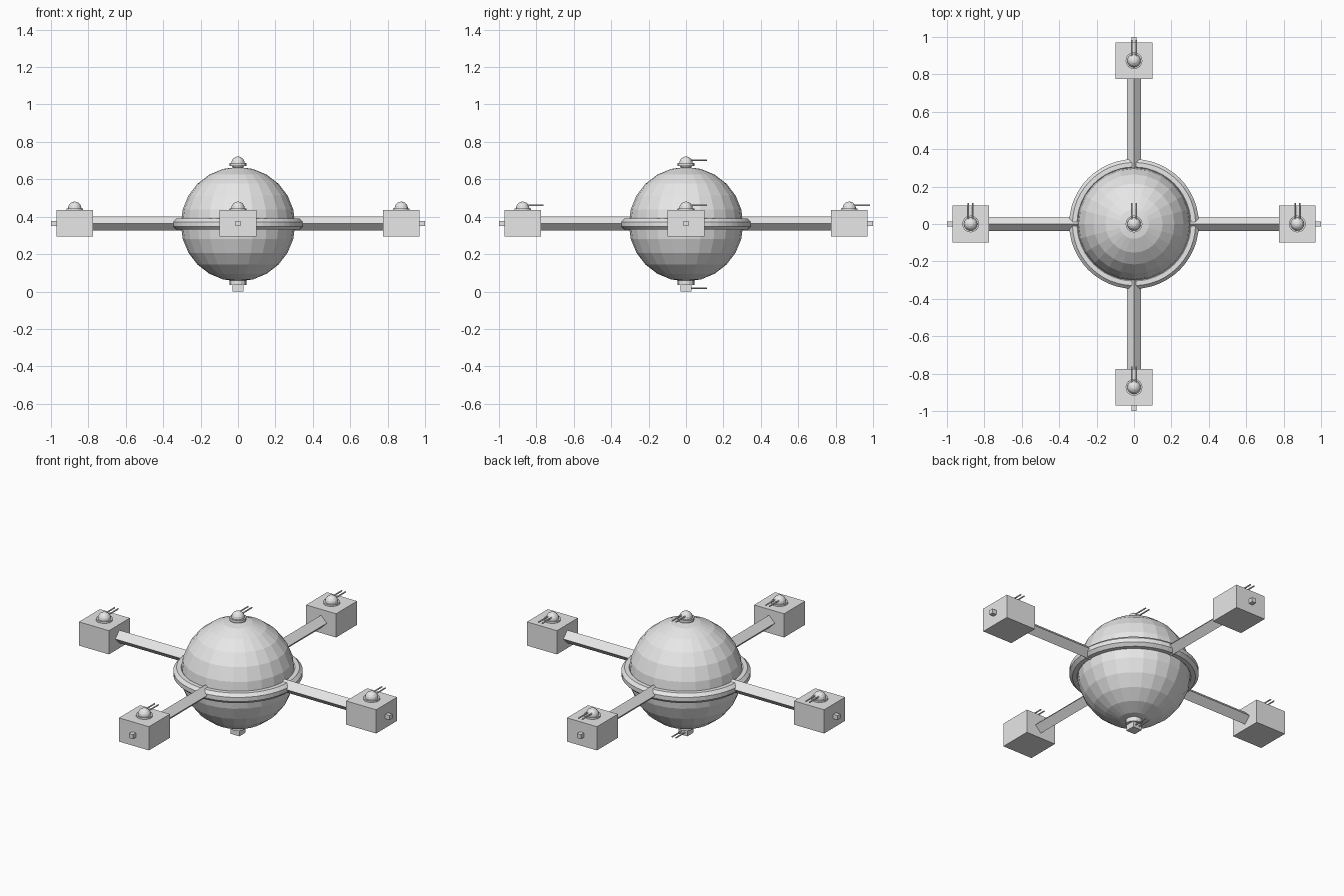
import bpy
import bmesh
import math
from mathutils import Matrix, Vector

cube = bpy.data.objects.get("Cube")
if cube:
    bpy.data.objects.remove(cube)

grey = bpy.data.materials.new("light_grey")
grey.use_nodes = True
grey.diffuse_color = (0.8, 0.8, 0.8, 1)
grey.node_tree.nodes["Principled BSDF"].inputs["Base Color"].default_value = (0.8, 0.8, 0.8, 1)

MID = 0.363   # height of the arms and pods
POD = 0.873   # distance of the pods from the centre


def finish(name, bm):
    bmesh.ops.recalc_face_normals(bm, faces=bm.faces)
    mesh = bpy.data.meshes.new(name)
    bm.to_mesh(mesh)
    bm.free()
    mesh.materials.append(grey)
    obj = bpy.data.objects.new(name, mesh)
    bpy.context.collection.objects.link(obj)
    return obj


def box(name, centre, size):
    bm = bmesh.new()
    bmesh.ops.create_cube(bm, size=1, matrix=Matrix.LocRotScale(Vector(centre), None, Vector(size)))
    return finish(name, bm)


def rod(name, start, end, radius, sides, turn=0.0):
    start, end = Vector(start), Vector(end)
    axis = end - start
    rot = axis.to_track_quat("Z", "Y").to_matrix().to_4x4()
    bm = bmesh.new()
    bmesh.ops.create_cone(bm, cap_ends=True, segments=sides, radius1=radius, radius2=radius,
                          depth=axis.length,
                          matrix=Matrix.Translation((start + end) / 2) @ rot @ Matrix.Rotation(turn, 4, "Z"))
    return finish(name, bm)


def ball(name, centre, radius, segments, rings):
    bm = bmesh.new()
    bmesh.ops.create_uvsphere(bm, u_segments=segments, v_segments=rings, radius=radius,
                              matrix=Matrix.Translation(centre))
    return finish(name, bm)


def lathe(name, profile, steps):
    # Closed (radius, height) profile spun around the vertical axis
    bm = bmesh.new()
    verts = [bm.verts.new((r, 0, z)) for r, z in profile]
    edges = [bm.edges.new((verts[i - 1], verts[i])) for i in range(len(verts))]
    bmesh.ops.spin(bm, geom=verts + edges, axis=(0, 0, 1), cent=(0, 0, 0),
                   angle=math.tau, steps=steps, use_merge=True)
    bmesh.ops.remove_doubles(bm, verts=bm.verts, dist=0.0001)
    return finish(name, bm)


def barrels(name, x, y, z):
    for side in (-1, 1):
        bx = x + side * 0.012
        rod(f"{name}_barrel", (bx, y, z), (bx, y + 0.112, z), 0.004, 8)


def turret(name, x, y, base):
    rod(f"{name}_base", (x, y, base - 0.005), (x, y, base + 0.011), 0.045, 16)
    ball(f"{name}_dome", (x, y, base + 0.011), 0.036, 16, 8)
    barrels(name, x, y, base + 0.027)


# Main body and the belt around it
ball("main_sphere", (0, 0, 0.36), 0.306, 24, 12)
belt = []
for i in range(8):
    a = math.tau * (i + 0.5) / 8
    belt.append((0.317 + 0.032 * math.cos(a), 0.36 + 0.032 * math.sin(a)))
lathe("belt_ring", belt, 48)

# Four arms with pods, end studs and turrets
for name, dx, dy in (("left", 1, 0), ("right", -1, 0), ("back", 0, 1), ("front", 0, -1)):
    rod(f"{name}_arm", (dx * 0.28, dy * 0.28, MID), (dx * 0.8, dy * 0.8, MID), 0.038, 4)
    box(f"{name}_pod", (dx * POD, dy * POD, MID + 0.002), (0.196, 0.196, 0.14))
    box(f"{name}_stud", (dx * 0.98, dy * 0.98, MID), (0.026 + abs(dx) * 0.014, 0.026 + abs(dy) * 0.014, 0.026))
    turret(f"{name}_turret", dx * POD, dy * POD, 0.434)

# Top turret
turret("top_turret", 0, 0, 0.675)

# Bottom turret with a square housing
rod("bottom_turret_base", (0, 0, 0.034), (0, 0, 0.062), 0.045, 16)
box("bottom_turret_housing", (0, 0, 0.02), (0.058, 0.058, 0.04))
barrels("bottom_turret", 0, 0, 0.018)
